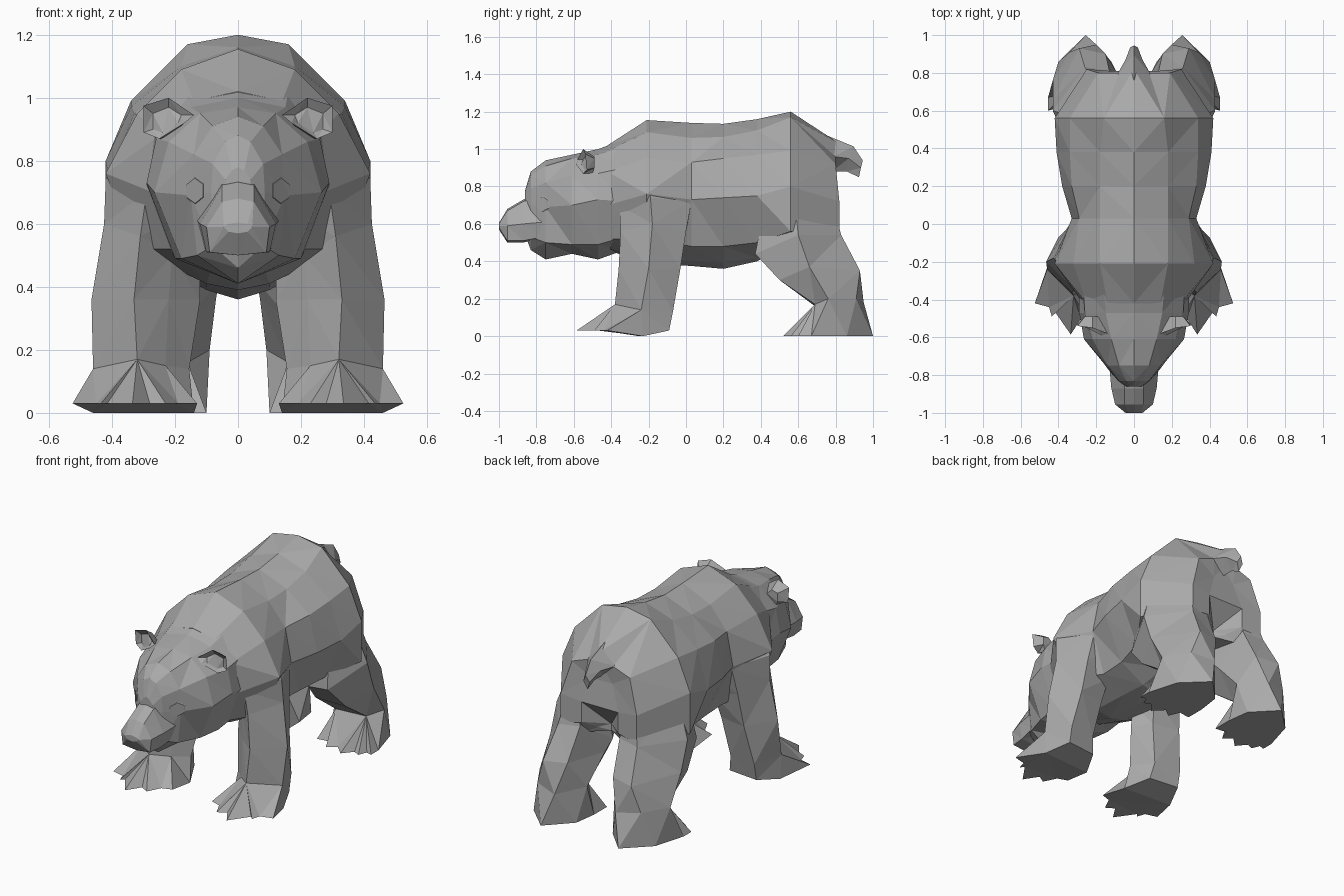
import bpy, bmesh, math
from mathutils import Vector
from mathutils.bvhtree import BVHTree

fur = bpy.data.materials.new("grey_fur")
fur.diffuse_color = (0.4, 0.4, 0.4, 1)


def stitch(bm, a, b):
    """Join two closed rings that start at matching corners."""
    n, m = len(a), len(b)
    if n == m:
        for i in range(n):
            j = (i + 1) % n
            bm.faces.new((a[i], a[j], b[j], b[i]))
        return
    i = j = 0
    while i < n or j < m:
        p, q = a[i % n], b[j % m]
        p2, q2 = a[(i + 1) % n], b[(j + 1) % m]
        step_a = j == m or (i < n and (p2.co - q.co).length < (q2.co - p.co).length)
        if step_a:
            bm.faces.new((p, p2, q))
            i += 1
        else:
            bm.faces.new((p, q2, q))
            j += 1


def finish(name, bm):
    bmesh.ops.recalc_face_normals(bm, faces=bm.faces)
    bmesh.ops.triangulate(bm, faces=bm.faces)
    me = bpy.data.meshes.new(name)
    bm.to_mesh(me)
    bm.free()
    me.materials.append(fur)
    ob = bpy.data.objects.new(name, me)
    bpy.context.collection.objects.link(ob)
    return ob


def loft(name, rings, side=1):
    bm = bmesh.new()
    loops = [[bm.verts.new((x * side, y, z)) for x, y, z in r] for r in rings]
    for a, b in zip(loops, loops[1:]):
        stitch(bm, a, b)
    bm.faces.new(loops[0])
    bm.faces.new(loops[-1])
    return finish(name, bm)


def full(half):
    """Half ring from top centre to bottom centre, completed by mirroring."""
    return half + [(-x, y, z) for x, y, z in half[-2:0:-1]]


def section(y, *xz):
    return full([(x, y, z) for x, z in xz])


# torso, neck to rump, with a groove below the tail
loft("torso", [
    section(-.42, (0, 1.02), (.14, .99), (.25, .88), (.27, .7), (.2, .52), (.08, .47), (0, .46)),
    section(-.21, (0, 1.155), (.18, 1.09), (.32, .95), (.42, .76), (.33, .52), (.1, .41), (0, .39)),
    section(.03, (0, 1.14), (.18, 1.06), (.29, .93), (.33, .73), (.25, .48), (.1, .40), (0, .375)),
    section(.2, (0, 1.135), (.18, 1.065), (.33, .95), (.38, .74), (.26, .48), (.1, .39), (0, .36)),
    section(.38, (0, 1.16), (.18, 1.1), (.34, .97), (.41, .75), (.3, .5), (.1, .42), (0, .4)),
    section(.56, (0, 1.2), (.16, 1.17), (.34, .99), (.42, .8), (.42, .56), (.12, .5), (0, .5)),
    full([(0, .82, 1.03), (.08, .8, .96), (.19, .8, .92), (.25, .82, .72), (.25, .82, .55),
          (.13, .76, .5), (0, .7, .52)]),
    full([(0, .79, .93), (.03, .79, .9), (.07, .79, .85), (.12, .81, .7), (.12, .81, .58),
          (.06, .74, .54), (0, .7, .56)]),
])

# head
head = loft("head", [
    section(-.33, (0, 1.05), (.16, 1.02), (.27, .9), (.29, .72), (.22, .53), (0, .46)),
    section(-.47, (0, 1.0), (.15, .97), (.26, .87), (.29, .73), (.2, .49), (0, .41)),
    section(-.61, (0, .97), (.12, .95), (.22, .86), (.265, .7), (.18, .49), (0, .44)),
    section(-.75, (0, .94), (.08, .91), (.14, .82), (.15, .69), (.13, .5), (0, .41)),
    section(-.83, (0, .88), (.04, .86), (.08, .79), (.085, .7), (.08, .53), (0, .46)),
    section(-.86, (0, .78), (.02, .77), (.04, .74), (.04, .68), (.03, .58), (0, .54)),
])

# muzzle and nose
loft("muzzle", [
    section(-.76, (0, .76), (.06, .75), (.13, .61), (.11, .53), (0, .53)),
    section(-.87, (0, .73), (.05, .72), (.12, .6), (.1, .51), (0, .5)),
    section(-.955, (0, .68), (.05, .67), (.1, .59), (.09, .51), (0, .5)),
    section(-1.0, (0, .605), (.03, .6), (.045, .59), (.03, .575), (0, .57)),
])

# tail
loft("tail", [
    full([(0, .76, 1.07), (.09, .79, .96), (0, .78, .88)]),
    full([(0, .895, 1.015), (.045, .87, .95), (0, .86, .88)]),
    full([(0, .945, .94), (.02, .935, .9), (0, .925, .85)]),
])

front_leg = [
    [(.26, -.35, .85), (.36, -.2, .86), (.26, -.03, .84), (.15, .0, .7), (.12, -.15, .7), (.2, -.28, .7)],
    [(.29, -.355, .7), (.42, -.19, .74), (.32, .03, .72), (.16, .02, .65), (.12, -.15, .62), (.2, -.28, .62)],
    [(.31, -.35, .56), (.425, -.18, .6), (.34, .0, .56), (.17, -.02, .5), (.12, -.15, .5), (.21, -.26, .5)],
    [(.33, -.36, .36), (.465, -.2, .36), (.36, -.03, .36), (.19, -.06, .36), (.12, -.17, .36), (.22, -.27, .36)],
    [(.32, -.38, .17), (.46, -.24, .14), (.4, -.07, .13), (.23, -.09, .13), (.155, -.22, .14), (.23, -.3, .15)],
    # sole with toes
    [(.335, -.585, .03), (.415, -.47, .03), (.435, -.49, .03), (.45, -.44, .03), (.525, -.42, .03),
     (.46, -.23, 0), (.4, -.09, .03), (.21, -.11, .03), (.14, -.25, 0), (.13, -.43, .03),
     (.19, -.45, .03), (.23, -.53, .03), (.28, -.5, .03)],
]
hind_leg = [
    [(.3, .42, .7), (.36, .58, .74), (.22, .77, .76), (.14, .77, .74), (.12, .6, .7), (.2, .42, .6)],
    [(.33, .37, .44), (.43, .6, .54), (.26, .83, .54), (.13, .81, .55), (.06, .6, .42), (.18, .4, .41)],
    [(.36, .5, .3), (.43, .66, .37), (.29, .93, .35), (.15, .9, .36), (.07, .66, .36), (.16, .5, .3)],
    [(.36, .69, .17), (.43, .76, .2), (.34, .91, .2), (.2, .95, .18), (.09, .8, .2), (.16, .69, .16)],
    # sole with toes
    [(.455, .6, 0), (.455, .67, 0), (.4, .86, 0), (.255, 1, 0), (.12, .86, 0), (.1, .72, 0),
     (.1, .6, 0), (.17, .61, 0), (.2, .54, 0), (.25, .58, 0), (.31, .52, 0), (.36, .58, 0),
     (.4, .56, 0), (.42, .61, 0)],
]
ear = [
    [(.19, -.49, .93), (.22, -.49, .96), (.26, -.49, .95), (.26, -.49, .9), (.24, -.5, .87), (.2, -.5, .89)],
    [(.14, -.58, .945), (.22, -.55, 1.0), (.3, -.54, .975), (.3, -.53, .89), (.25, -.55, .87), (.17, -.59, .92)],
    [(.18, -.55, .945), (.22, -.53, .97), (.27, -.52, .95), (.27, -.52, .9), (.24, -.54, .89), (.19, -.56, .92)],
]

# eyes lie on the head surface
bm_head = bmesh.new()
bm_head.from_mesh(head.data)
surface = BVHTree.FromBMesh(bm_head)
bm_head.free()


def eye_ring(radius, lift):
    pts = []
    for k in range(6):
        a = k * math.pi / 3 + .5
        x, z = .137 + .75 * radius * math.cos(a), .705 + radius * math.sin(a)
        hit = surface.ray_cast(Vector((x, -2, z)), Vector((0, 1, 0)))
        pts.append((x, hit[0].y - lift, z))
    return pts


eye = [eye_ring(.045, -.004), eye_ring(.04, .004)]

for word, s in (("left", 1), ("right", -1)):
    for part, rings in (("front_leg", front_leg), ("hind_leg", hind_leg), ("ear", ear), ("eye", eye)):
        loft(f"{part}_{word}", rings, s)
